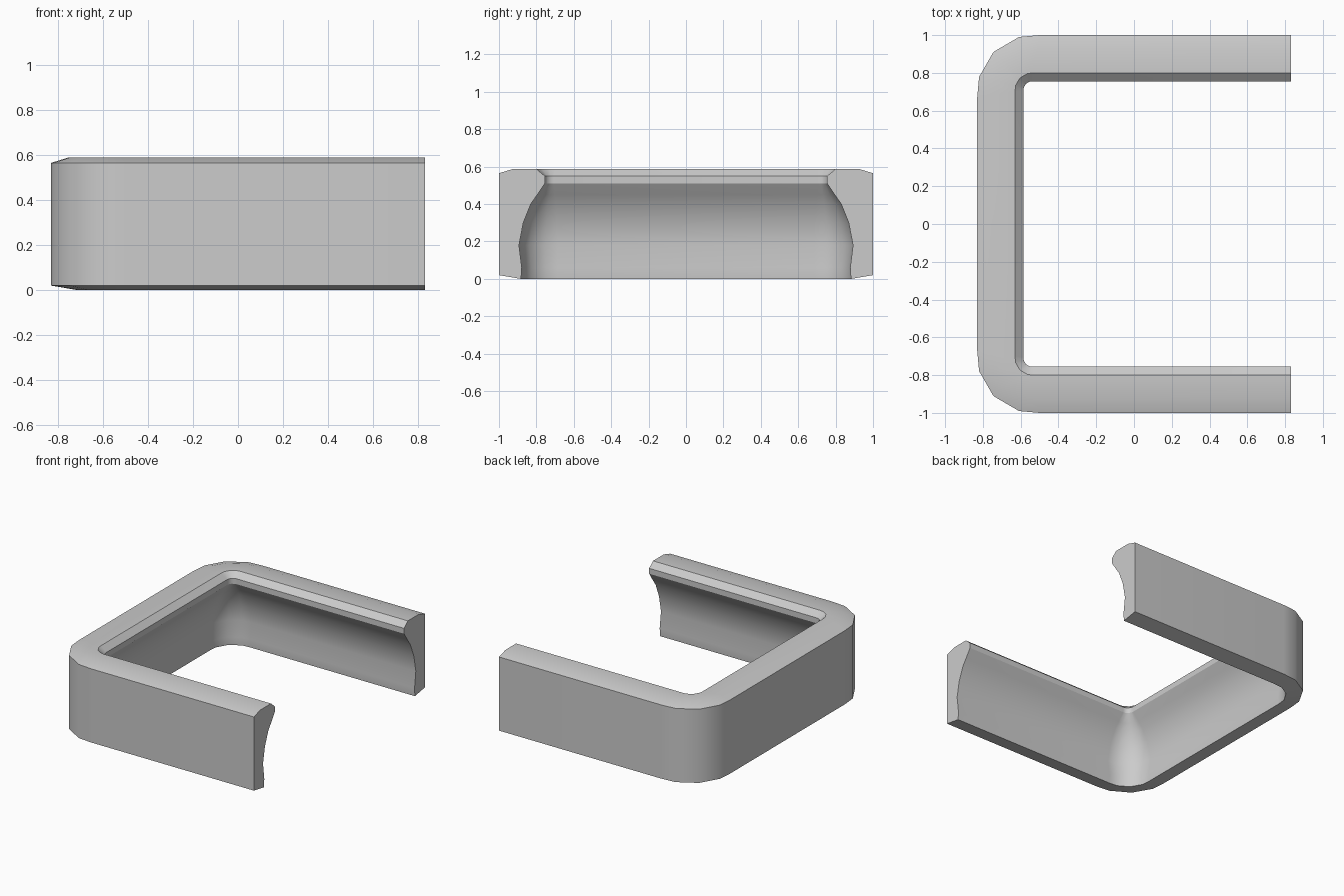
import bpy
import bmesh
import math

cube = bpy.data.objects.get("Cube")
if cube:
    bpy.data.objects.remove(cube, do_unlink=True)

HALF_X, HALF_Y = 0.83, 1.0

# Wall cross-section: (inset from the outer face, height)
profile = [(0, 0.02), (0, 0.565), (0.075, 0.588), (0.2, 0.588),
           (0.245, 0.55), (0.245, 0.51), (0.205, 0.45), (0.17, 0.40),
           (0.13, 0.30), (0.107, 0.18), (0.122, 0.06), (0.118, 0)]

# Rounded corner as distances from the square corner, for a unit radius
corner = [(1, 0), (0.67, 0.03), (0.26, 0.27), (0.03, 0.67), (0, 1)]


def rail(inset):
    """U-shaped plan line, open at the +x end."""
    radius = 0.33 - 1.15 * inset
    x, y = -HALF_X + inset, HALF_Y - inset
    back = [(x + a * radius, y - b * radius) for a, b in corner]
    half = [(HALF_X, y)] + back
    return half + [(px, -py) for px, py in reversed(half)]


# Bracket: one rail per profile point, bridged and capped
bm = bmesh.new()
rails = [[bm.verts.new((x, y, z)) for x, y in rail(inset)] for inset, z in profile]
for i, a in enumerate(rails):
    b = rails[(i + 1) % len(rails)]
    for k in range(len(a) - 1):
        bm.faces.new((a[k], a[k + 1], b[k + 1], b[k]))
bm.faces.new([r[0] for r in rails])
bm.faces.new([r[-1] for r in reversed(rails)])
bmesh.ops.recalc_face_normals(bm, faces=bm.faces)

mesh = bpy.data.meshes.new("u_bracket")
bm.to_mesh(mesh)
bm.free()
bracket = bpy.data.objects.new("u_bracket", mesh)
bpy.context.collection.objects.link(bracket)

# Plain grey
grey = bpy.data.materials.new("light_grey")
grey.use_nodes = True
colour = (0.6, 0.6, 0.6, 1)
grey.diffuse_color = colour
grey.node_tree.nodes["Principled BSDF"].inputs["Base Color"].default_value = colour
mesh.materials.append(grey)

# Smooth curves, crisp edges
bpy.ops.object.select_all(action="DESELECT")
bracket.select_set(True)
bpy.context.view_layer.objects.active = bracket
bpy.ops.object.shade_smooth_by_angle(angle=math.radians(30))
